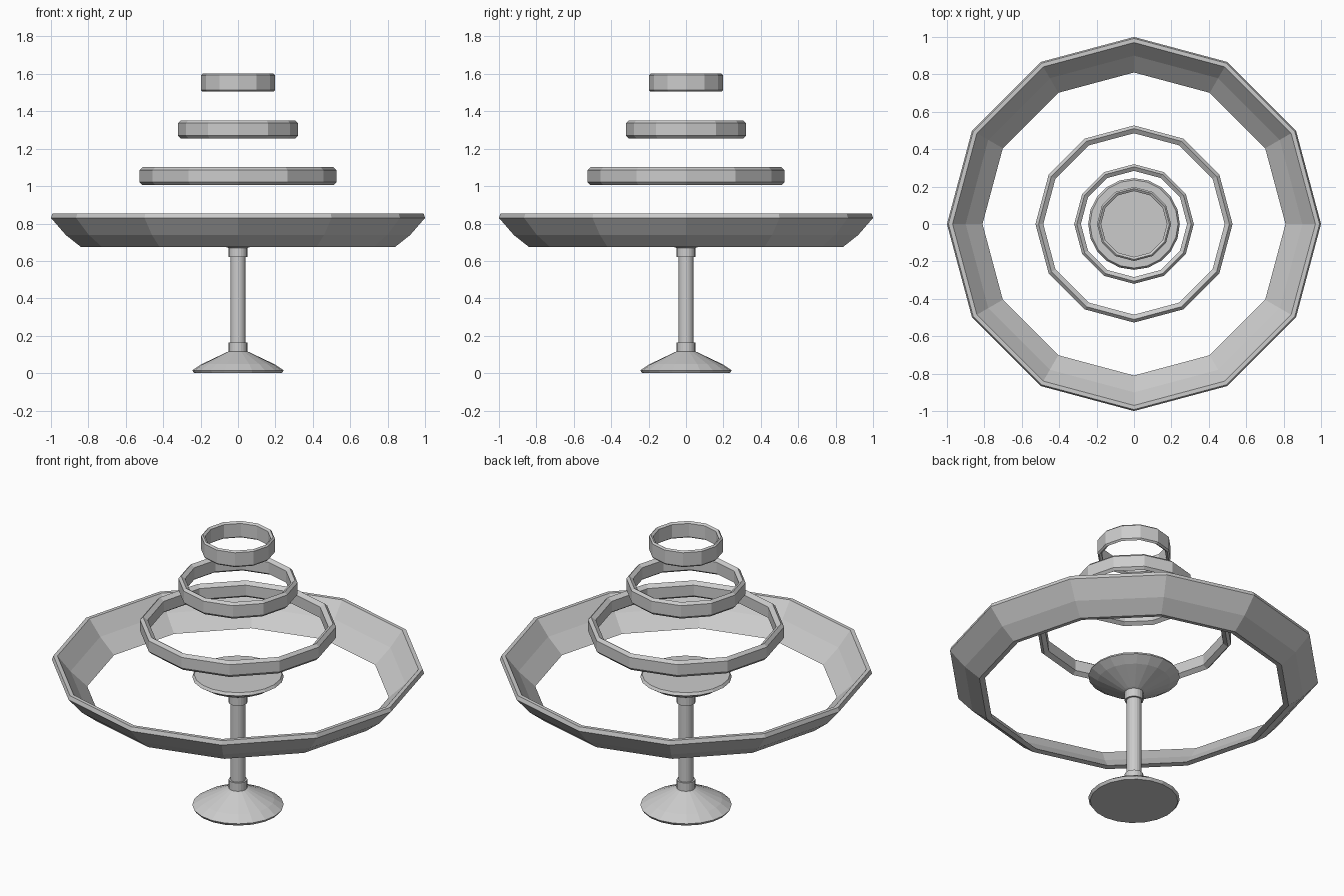
import bpy, bmesh
from math import cos, sin, tau

if "Cube" in bpy.data.objects:
    bpy.data.objects.remove(bpy.data.objects["Cube"], do_unlink=True)

metal = bpy.data.materials.new("pale_grey")
metal.use_nodes = True
colour = (0.6, 0.6, 0.6, 1)
metal.diffuse_color = colour
metal.node_tree.nodes["Principled BSDF"].inputs["Base Color"].default_value = colour


def lathe(name, profile, sides, closed):
    """Spin (radius, height) points round z; closed loops make rings, open ones get caps."""
    bm = bmesh.new()
    loops = [[bm.verts.new((r * cos(tau * i / sides), r * sin(tau * i / sides), z))
              for i in range(sides)] for r, z in profile]
    pairs = list(zip(loops, loops[1:]))
    if closed:
        pairs.append((loops[-1], loops[0]))
    else:
        bm.faces.new(loops[0])
        bm.faces.new(loops[-1])
    for a, b in pairs:
        for i in range(sides):
            j = (i + 1) % sides
            bm.faces.new((a[i], a[j], b[j], b[i]))
    bmesh.ops.recalc_face_normals(bm, faces=bm.faces)
    mesh = bpy.data.meshes.new(name)
    bm.to_mesh(mesh)
    bm.free()
    mesh.materials.append(metal)
    obj = bpy.data.objects.new(name, mesh)
    bpy.context.collection.objects.link(obj)
    return obj


# Foot, and the upper dish as its mirror about the stem's middle
height = 0.785
foot = [(0.235, 0), (0.245, 0.015), (0.195, 0.048), (0.06, 0.112), (0.05, 0.116)]
lathe("foot", foot, 20, False)
lathe("upper_dish", [(r, height - z) for r, z in foot], 20, False)

# Stem with a collar at each end
lathe("stem", [(0.04, 0.1), (0.04, height - 0.1)], 20, False)
lathe("lower_collar", [(0.05, 0.11), (0.05, 0.165)], 20, False)
lathe("upper_collar", [(0.05, height - 0.165), (0.05, height - 0.11)], 20, False)

# Large sloping ring
lathe("large_ring", [(0.81, 0.68), (0.84, 0.675), (0.92, 0.738), (1.0, 0.83),
                     (0.992, 0.853), (0.97, 0.853), (0.9, 0.765)], 12, True)

# Three floating bands with chamfered edges
for name, r, thick, z in (("lower_band", 0.527, 0.042, 1.005),
                          ("middle_band", 0.32, 0.036, 1.255),
                          ("top_band", 0.198, 0.022, 1.505)):
    c = thick * 0.4
    top = z + 0.097
    lathe(name, [(r - c, z), (r, z + c), (r, top - c), (r - c, top),
                 (r - thick, top - c), (r - thick, z + c)], 12, True)
